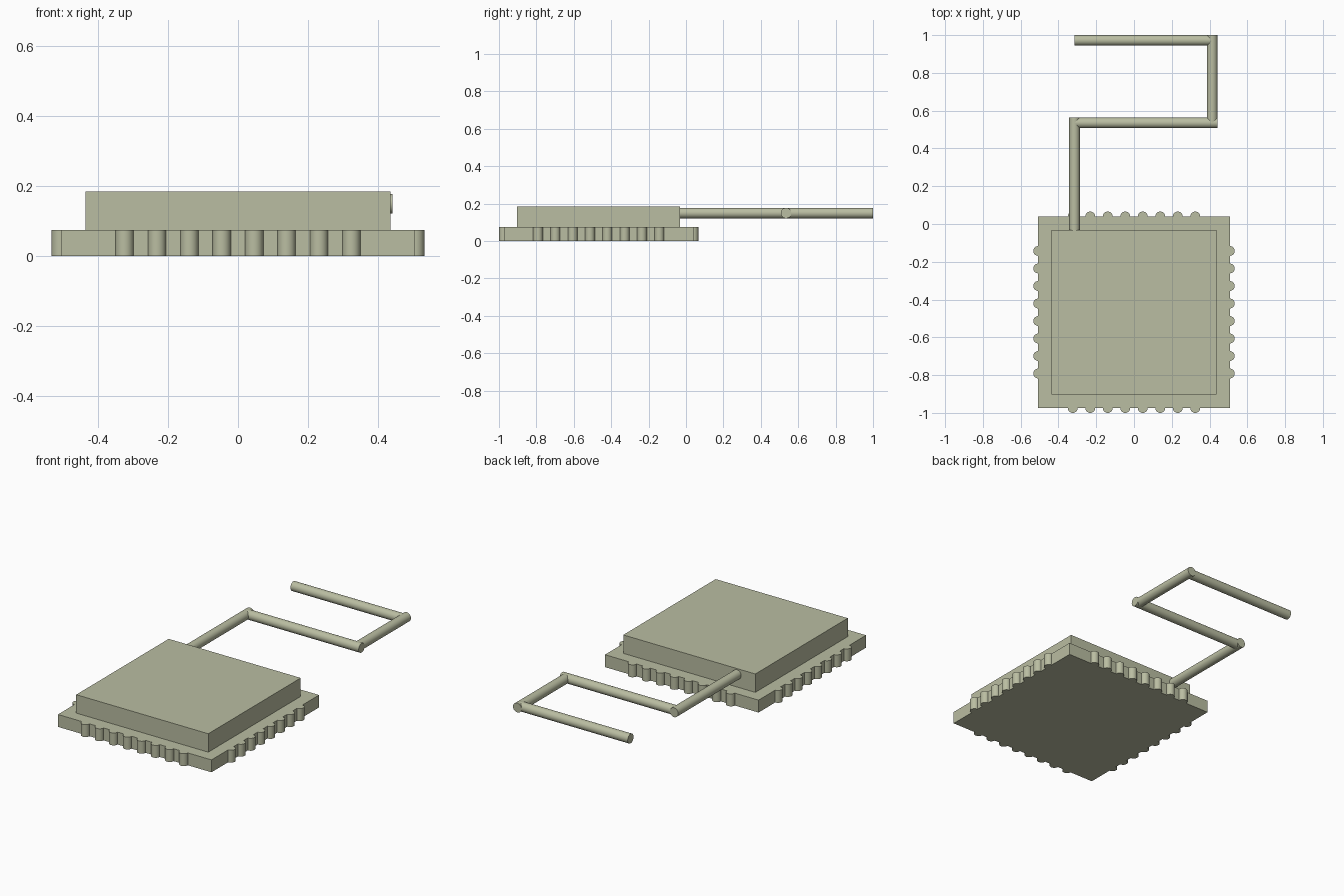
import bpy
from mathutils import Vector

cube = bpy.data.objects.get("Cube")
if cube:
    bpy.data.objects.remove(cube, do_unlink=True)

sage = bpy.data.materials.new("sage_grey")
sage.use_nodes = True
sage.diffuse_color = (0.49, 0.51, 0.36, 1)
sage.node_tree.nodes["Principled BSDF"].inputs["Base Color"].default_value = sage.diffuse_color

CENTRE_Y = -0.467
BASE_HALF, BASE_TOP = 0.507, 0.074
RIB_RADIUS, RIB_STEP = 0.026, 0.0927
PIPE_RADIUS, PIPE_Z = 0.028, 0.149


def box(name, half, bottom, top):
    bpy.ops.mesh.primitive_cube_add(size=1, location=(0, CENTRE_Y, (bottom + top) / 2))
    ob = bpy.context.object
    ob.name = name
    ob.scale = (2 * half, 2 * half, top - bottom)
    bpy.ops.object.transform_apply(location=False, rotation=False, scale=True)
    ob.data.materials.append(sage)


def rod(name, start, end, radius):
    start, end = Vector(start), Vector(end)
    axis = end - start
    bpy.ops.mesh.primitive_cylinder_add(vertices=32, radius=radius, depth=axis.length,
                                        location=(start + end) / 2,
                                        rotation=axis.to_track_quat('Z', 'Y').to_euler())
    ob = bpy.context.object
    ob.name = name
    bpy.ops.object.shade_smooth_by_angle()
    ob.data.materials.append(sage)


# Stepped square body
box("base_plate", BASE_HALF, 0, BASE_TOP)
box("upper_block", 0.436, BASE_TOP, 0.184)

# Eight round ribs along each edge of the base
for i in range(8):
    along = (i - 3.5) * RIB_STEP
    for side, x, y in (("front", along, -BASE_HALF), ("back", along, BASE_HALF),
                       ("right", -BASE_HALF, along), ("left", BASE_HALF, along)):
        y += CENTRE_Y
        rod(f"{side}_rib_{i + 1}", (x, y, 0), (x, y, BASE_TOP), RIB_RADIUS)

# Zigzag pipe, each run overlapping the next at its corner
LEFT, RIGHT, NEAR, FAR = 0.414, -0.315, 0.535, 0.972
runs = [((RIGHT, -0.05), (RIGHT, NEAR + PIPE_RADIUS)),
        ((RIGHT, NEAR), (LEFT + PIPE_RADIUS, NEAR)),
        ((LEFT, NEAR), (LEFT, FAR + PIPE_RADIUS)),
        ((LEFT, FAR), (RIGHT, FAR))]
for i, (a, b) in enumerate(runs):
    rod(f"pipe_run_{i + 1}", (*a, PIPE_Z), (*b, PIPE_Z), PIPE_RADIUS)
